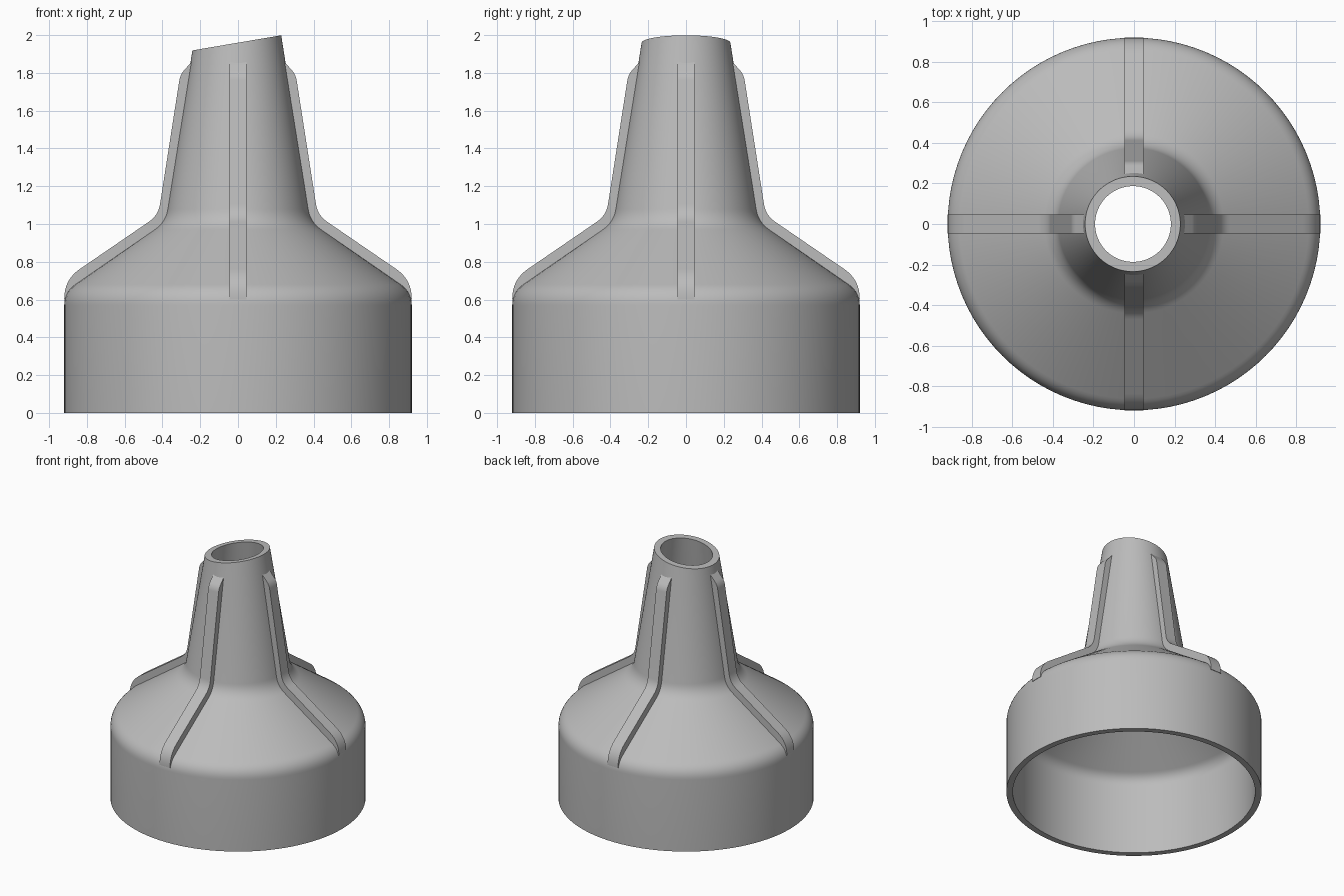
import bpy, bmesh
from math import cos, sin, pi
from mathutils import Vector, Matrix

cube = bpy.data.objects.get("Cube")
if cube:
    bpy.data.objects.remove(cube, do_unlink=True)

SEGMENTS = 96
WALL = 0.046
SLANT = 0.17       # slope of the cut spout tip
TAPER = 0.158      # how fast the spout narrows
TIP_Z = 1.96

grey = bpy.data.materials.new("grey plastic")
grey.use_nodes = True
colour = (0.5, 0.5, 0.5, 1)
grey.diffuse_color = colour
grey.node_tree.nodes["Principled BSDF"].inputs["Base Color"].default_value = colour


def rounded(points, cuts, steps=8):
    """Profile with each inner corner rounded, starting cuts[i] away from it."""
    pts = [Vector(p) for p in points]
    out = [pts[0]]
    for before, p, after, cut in zip(pts, pts[1:], pts[2:], cuts):
        a = p + (before - p).normalized() * cut
        b = p + (after - p).normalized() * cut
        for i in range(steps + 1):
            t = i / steps
            out.append(a * (1 - t) ** 2 + p * 2 * t * (1 - t) + b * t * t)
    return out + [pts[-1]]


def finish(bm, name):
    bmesh.ops.recalc_face_normals(bm, faces=bm.faces)
    mesh = bpy.data.meshes.new(name)
    bm.to_mesh(mesh)
    bm.free()
    mesh.materials.append(grey)
    obj = bpy.data.objects.new(name, mesh)
    bpy.context.collection.objects.link(obj)
    bpy.ops.object.select_all(action='DESELECT')
    obj.select_set(True)
    bpy.context.view_layer.objects.active = obj
    bpy.ops.object.shade_smooth_by_angle()
    return obj


# Hollow body: outer and inner profiles turned around z, tip cut on a slant
outer = rounded([(0.92, 0), (0.92, 0.64), (0.385, 1.01), (0.235, TIP_Z)], [0.07, 0.07])
inner = rounded([(0.92 - WALL, 0), (0.92 - WALL, 0.61), (0.345, 0.975), (0.187, TIP_Z)],
                [0.06, 0.06])
loop = outer + inner[::-1]
tips = {len(outer) - 1, len(outer)}
bm = bmesh.new()
rings = []
for s in range(SEGMENTS):
    angle = 2 * pi * s / SEGMENTS
    ring = []
    for i, (r, z) in enumerate(loop):
        if i in tips:
            r /= 1 + SLANT * TAPER * cos(angle)
            z += SLANT * r * cos(angle)
        ring.append(bm.verts.new((r * cos(angle), r * sin(angle), z)))
    rings.append(ring)
for s in range(SEGMENTS):
    a, b = rings[s], rings[(s + 1) % SEGMENTS]
    for i in range(len(loop)):
        j = (i + 1) % len(loop)
        bm.faces.new((a[i], b[i], b[j], a[j]))
finish(bm, "nozzle_body")

# Four ribs following the body, rooted inside its wall
crest = rounded([(0.92, 0.6), (0.92, 0.705), (0.422, 1.046), (0.306, 1.79), (0.245, 1.86)],
                [0.1, 0.06, 0.03])
root = rounded([(0.895, 0.6), (0.895, 0.625), (0.365, 0.99), (0.225, 1.86)], [0.02, 0.06])
for n, name in enumerate(("left_rib", "back_rib", "right_rib", "front_rib")):
    bm = bmesh.new()
    side = bm.faces.new([bm.verts.new((r, -0.046, z)) for r, z in crest + root[::-1]])
    sweep = bmesh.ops.extrude_face_region(bm, geom=[side])
    moved = [v for v in sweep["geom"] if isinstance(v, bmesh.types.BMVert)]
    bmesh.ops.translate(bm, verts=moved, vec=(0, 0.092, 0))
    bmesh.ops.rotate(bm, verts=bm.verts, matrix=Matrix.Rotation(n * pi / 2, 3, 'Z'))
    finish(bm, name)
